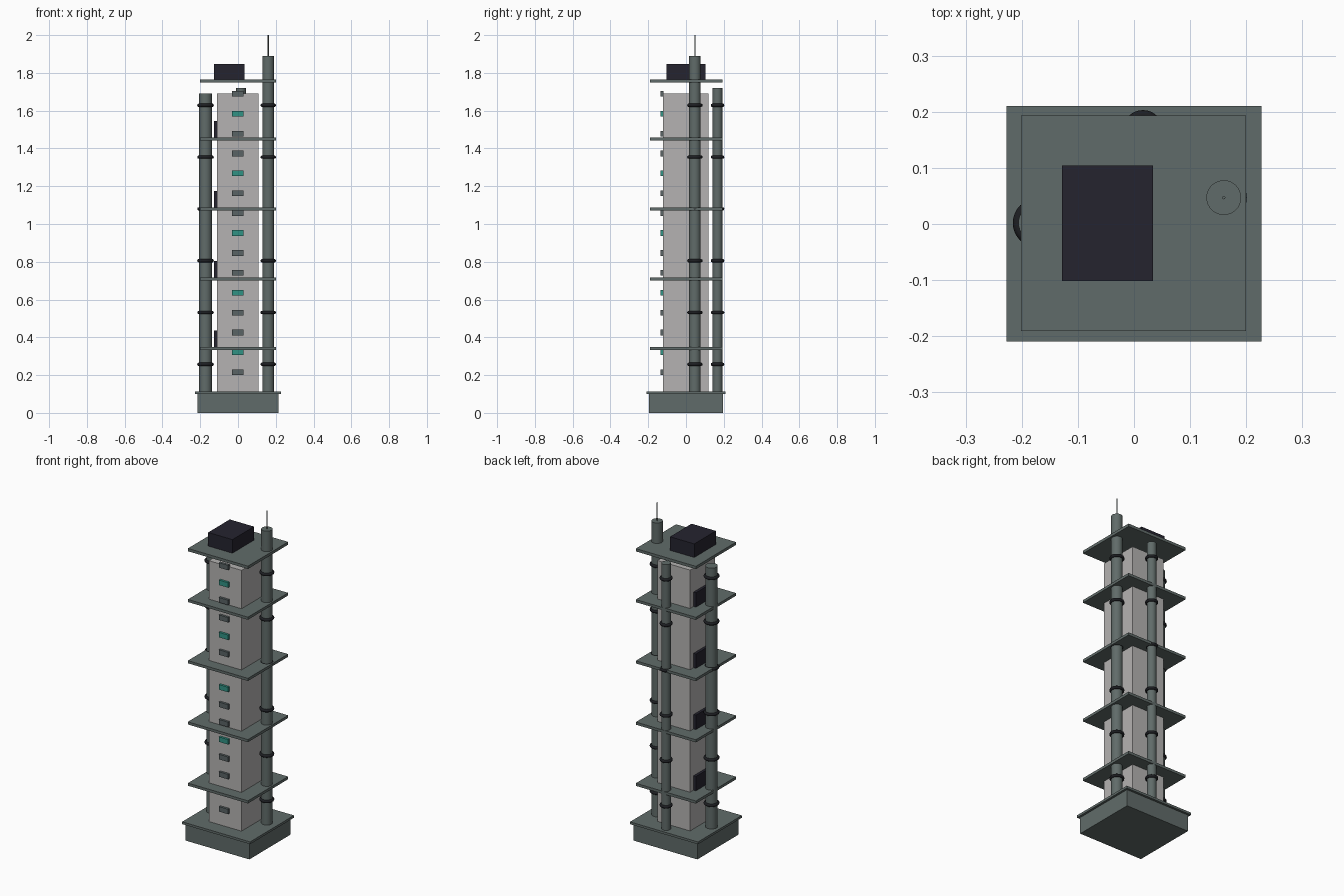
import bpy
import math

cube = bpy.data.objects.get("Cube")
if cube:
    bpy.data.objects.remove(cube, do_unlink=True)


def material(name, rgb):
    mat = bpy.data.materials.new(name)
    mat.use_nodes = True
    mat.diffuse_color = (*rgb, 1)
    mat.node_tree.nodes["Principled BSDF"].inputs["Base Color"].default_value = (*rgb, 1)
    return mat


slate = material("slate green", (0.118, 0.148, 0.142))
concrete = material("pale concrete", (0.46, 0.45, 0.445))
navy = material("dark navy", (0.018, 0.017, 0.028))
rubber = material("black rubber", (0.012, 0.013, 0.016))
glass = material("dim window", (0.1, 0.125, 0.13))
teal = material("lit teal window", (0.03, 0.29, 0.23))


def finish(name, mat, smooth=False):
    obj = bpy.context.object
    obj.name = name
    obj.data.materials.append(mat)
    if smooth:
        bpy.ops.object.shade_smooth_by_angle(angle=math.radians(40))
    return obj


def box(name, mat, x, y, z):
    """Box from (min, max) ranges on each axis."""
    spans = (x, y, z)
    bpy.ops.mesh.primitive_cube_add(size=1, location=[(a + b) / 2 for a, b in spans])
    bpy.context.object.scale = [b - a for a, b in spans]
    bpy.ops.object.transform_apply(location=False, rotation=False, scale=True)
    return finish(name, mat)


def rod(name, mat, x, y, radius, low, high, sides=32):
    bpy.ops.mesh.primitive_cylinder_add(vertices=sides, radius=radius, depth=high - low,
                                        location=(x, y, (low + high) / 2))
    return finish(name, mat, smooth=True)


# Plinth and its overhanging rim
box("plinth", slate, (-0.214, 0.214), (-0.197, 0.197), (0, 0.1))
box("plinth_rim", slate, (-0.227, 0.227), (-0.209, 0.21), (0.1, 0.114))

# Central tower
box("tower_core", concrete, (-0.11, 0.109), (-0.122, 0.118), (0.11, 1.69))

# Floor slabs, with dark panels standing on the lower four
for i in range(4):
    z = 0.34 + 0.37 * i
    box(f"floor_slab_{i + 1}", slate, (-0.201, 0.2), (-0.191, 0.193), (z - 0.008, z + 0.008))
    box(f"side_panel_{i + 1}", navy, (-0.126, -0.108), (-0.085, 0.085), (z, z + 0.095))
box("roof_slab", slate, (-0.201, 0.2), (-0.191, 0.193), (1.749, 1.766))
box("roof_unit", navy, (-0.128, 0.034), (-0.102, 0.104), (1.764, 1.848))

# Front window column, every third window lit
for i in range(15):
    z = 0.215 + 0.1053 * i
    box(f"window_{i + 1}", teal if i % 3 == 1 else glass,
        (-0.033, 0.029), (-0.136, -0.12), (z - 0.015, z + 0.015))

# Vertical pipes with clamp rings
pipes = [
    ("left_pipe", 0.16, 0.047, 0.031, 1.89),
    ("right_pipe", -0.172, 0.002, 0.034, 1.69),
    ("rear_pipe", 0.016, 0.167, 0.026, 1.72),
]
for name, x, y, radius, top in pipes:
    rod(name, slate, x, y, radius, 0.11, top)
    for i in range(6):
        bpy.ops.mesh.primitive_torus_add(
            location=(x, y, 0.257 + 0.2743 * i), major_segments=32, minor_segments=10,
            major_radius=radius + 0.001, minor_radius=0.009)
        finish(f"{name}_ring_{i + 1}", rubber, smooth=True)

# Antenna on the tallest pipe
rod("antenna", slate, 0.16, 0.047, 0.003, 1.88, 2.0, sides=8)
